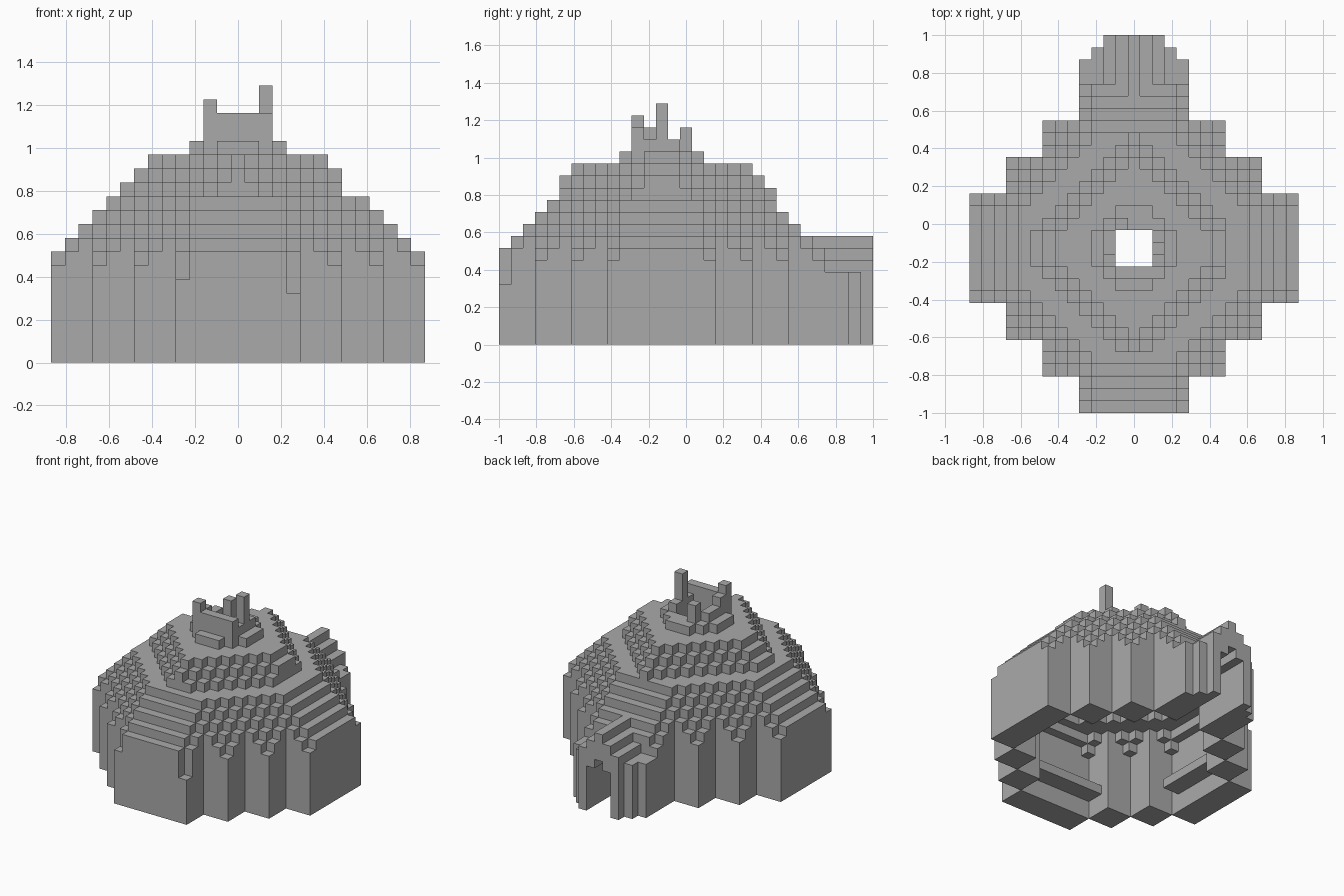
import bpy, bmesh
from mathutils import Vector

cube = bpy.data.objects.get("Cube")
if cube:
    bpy.data.objects.remove(cube, do_unlink=True)

S = 2 / 31                      # block size
ORIGIN = Vector((0, -2 * S, 0))  # dome axis

grey = bpy.data.materials.new("stone_grey")
grey.use_nodes = True
colour = (0.4, 0.4, 0.4, 1)
grey.diffuse_color = colour
grey.node_tree.nodes["Principled BSDF"].inputs["Base Color"].default_value = colour

cells = {}                      # (x, y, z) -> part name


def column(x, y, low, high, part):
    for z in range(low, high):
        cells[x, y, z] = part


def carve(xs, ys, zs):
    for x in xs:
        for y in ys:
            for z in zs:
                cells.pop((x, y, z), None)


def span(a):
    return range(-a, a + 1)


def footprint(x, y, reach):
    """Rounded plan made of square steps three blocks wide."""
    a, b = abs(x), abs(y)
    return any(a <= reach - 3 * i and b <= reach - 9 + 3 * i
               for i in range((reach - 4) // 3 + 1)) if reach == 13 else \
        any(a <= reach - 3 * i and b <= 4 + 3 * i for i in range(3))


def dome_height(x, y):
    a, b = abs(x), abs(y)
    base = min(12, 21 - max(a, b), 24 - a - b)
    if a == 4 and y == -13:
        base = 5 if x > 0 else 6
    mound = 0
    if -8 <= x <= 7 and -8 <= y <= 9:
        mound = min(15, 22 - a - b, 21 - a)
        if mound < 13:
            mound = 0
    return max(base, mound)


# Hollow dome with stepped slopes
for x in span(13):
    for y in span(13):
        if footprint(x, y, 13):
            top = dome_height(x, y)
            floor = top - 3 if footprint(x, y, 10) else 0
            column(x, y, floor, top, "dome")

# Chimney: low ledges, uneven ring and broken spikes
for i in span(1):
    for x, y in ((i, -3), (i, 3), (-3, i), (3, i)):
        column(x, y, 15, 16, "chimney_ledge")
for x in span(2):
    for y in span(2):
        if max(abs(x), abs(y)) == 2:
            top = 18 if y == -2 else 17 if abs(x) == 2 and y < 2 else 16
            column(x, y, 15, top, "chimney")
for x, y, top in ((-2, -2, 19), (2, 0, 20), (-2, -1, 18), (-1, 2, 18)):
    column(x, y, 15, top, "chimney")
carve(span(1), span(1), range(21))

# Entrance porch with a stepped roof
roof = (9, 8, 7, 6, 6)
for x in span(4):
    a = abs(x)
    for y in range(12, 18 - max(0, a - 2)):
        if (x, y, 0) not in cells:
            column(x, y, 0, roof[a], "porch")
        else:
            column(x, y, 7, roof[a], "porch")

# Doorway and passage
carve(span(1), range(11, 18), range(5))
carve([0], range(11, 18), [5])

# Benches on the inner walls
for i in span(4):
    for d in (9, 10):
        column(i, -d, 2, 3, "front_bench")
        if abs(i) < 4:
            column(-d, i, 2, 3, "right_bench")
            column(d, i, 2, 3, "left_bench")

# Turn the exposed sides of each part's blocks into a mesh
AXES = [Vector(v) for v in ((1, 0, 0), (0, 1, 0), (0, 0, 1))]


def build(part):
    bm = bmesh.new()
    for cell, name in cells.items():
        if name != part:
            continue
        centre = Vector(cell) + Vector((0, 0, 0.5))
        for k in range(3):
            u, v = AXES[(k + 1) % 3] / 2, AXES[(k + 2) % 3] / 2
            for sign in (-1, 1):
                n = AXES[k] * sign
                neighbour = tuple(int(c) for c in Vector(cell) + n)
                if neighbour in cells:
                    continue
                corners = [-u - v, u - v, u + v, -u + v]
                if sign < 0:
                    corners.reverse()
                bm.faces.new([bm.verts.new((centre + n / 2 + c) * S + ORIGIN)
                              for c in corners])
    bmesh.ops.remove_doubles(bm, verts=bm.verts, dist=S / 100)
    bmesh.ops.dissolve_limit(bm, angle_limit=0.01, verts=bm.verts, edges=bm.edges)
    mesh = bpy.data.meshes.new(part)
    bm.to_mesh(mesh)
    bm.free()
    mesh.materials.append(grey)
    bpy.context.collection.objects.link(bpy.data.objects.new(part, mesh))


for part in sorted(set(cells.values())):
    build(part)
